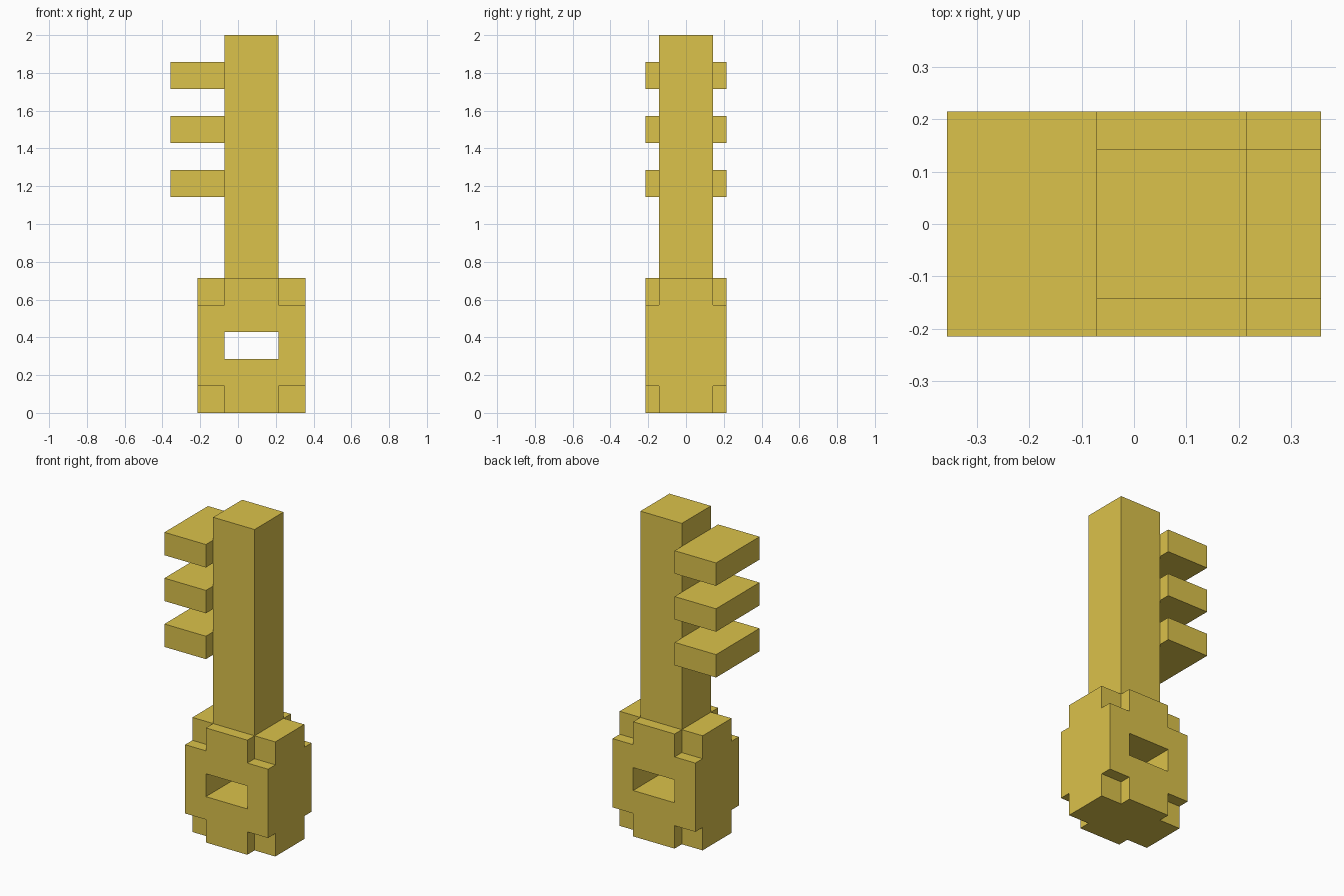
import bpy
import bmesh

if "Cube" in bpy.data.objects:
    bpy.data.objects.remove(bpy.data.objects["Cube"])

U = 1 / 7  # block unit: the key is 14 units tall

gold = bpy.data.materials.new("gold")
gold.diffuse_color = (0.71, 0.54, 0.07, 1)
gold.use_nodes = True
gold.node_tree.nodes["Principled BSDF"].inputs["Base Color"].default_value = gold.diffuse_color


def blocks(name, *ranges):
    """One object made of boxes given as (x0, x1, y0, y1, z0, z1) in units."""
    bm = bmesh.new()
    for x0, x1, y0, y1, z0, z1 in ranges:
        for v in bmesh.ops.create_cube(bm, size=1)["verts"]:
            v.co.x = (x0 if v.co.x < 0 else x1) * U
            v.co.y = (y0 if v.co.y < 0 else y1) * U
            v.co.z = (z0 if v.co.z < 0 else z1) * U
    mesh = bpy.data.meshes.new(name)
    bm.to_mesh(mesh)
    bm.free()
    mesh.materials.append(gold)
    obj = bpy.data.objects.new(name, mesh)
    bpy.context.collection.objects.link(obj)
    return obj


# Bow: block with a through hole and eight shallow corner notches
bow = blocks("bow", (-1.5, 2.5, -1.5, 1.5, 0, 5))
cuts = [(-0.5, 1.5, -3, 3, 2, 3)]
for x0, x1 in ((-3, -0.5), (1.5, 4)):
    for y0, y1 in ((-3, -1), (1, 3)):
        for z0, z1 in ((-1, 1), (4, 6)):
            cuts.append((x0, x1, y0, y1, z0, z1))
cutter = blocks("bow_cutter", *cuts)
cutter.hide_render = True
mod = bow.modifiers.new("notches", 'BOOLEAN')
mod.operation = 'DIFFERENCE'
mod.solver = 'EXACT'
mod.object = cutter
bpy.context.view_layer.objects.active = bow
bpy.ops.object.modifier_apply(modifier=mod.name)
bpy.data.objects.remove(cutter)

# Shaft
blocks("shaft", (-0.5, 1.5, -1, 1, 5, 14))

# Teeth
for i in range(3):
    z = 8 + 2 * i
    blocks(f"tooth_{i + 1}", (-2.5, -0.5, -1.5, 1.5, z, z + 1))
